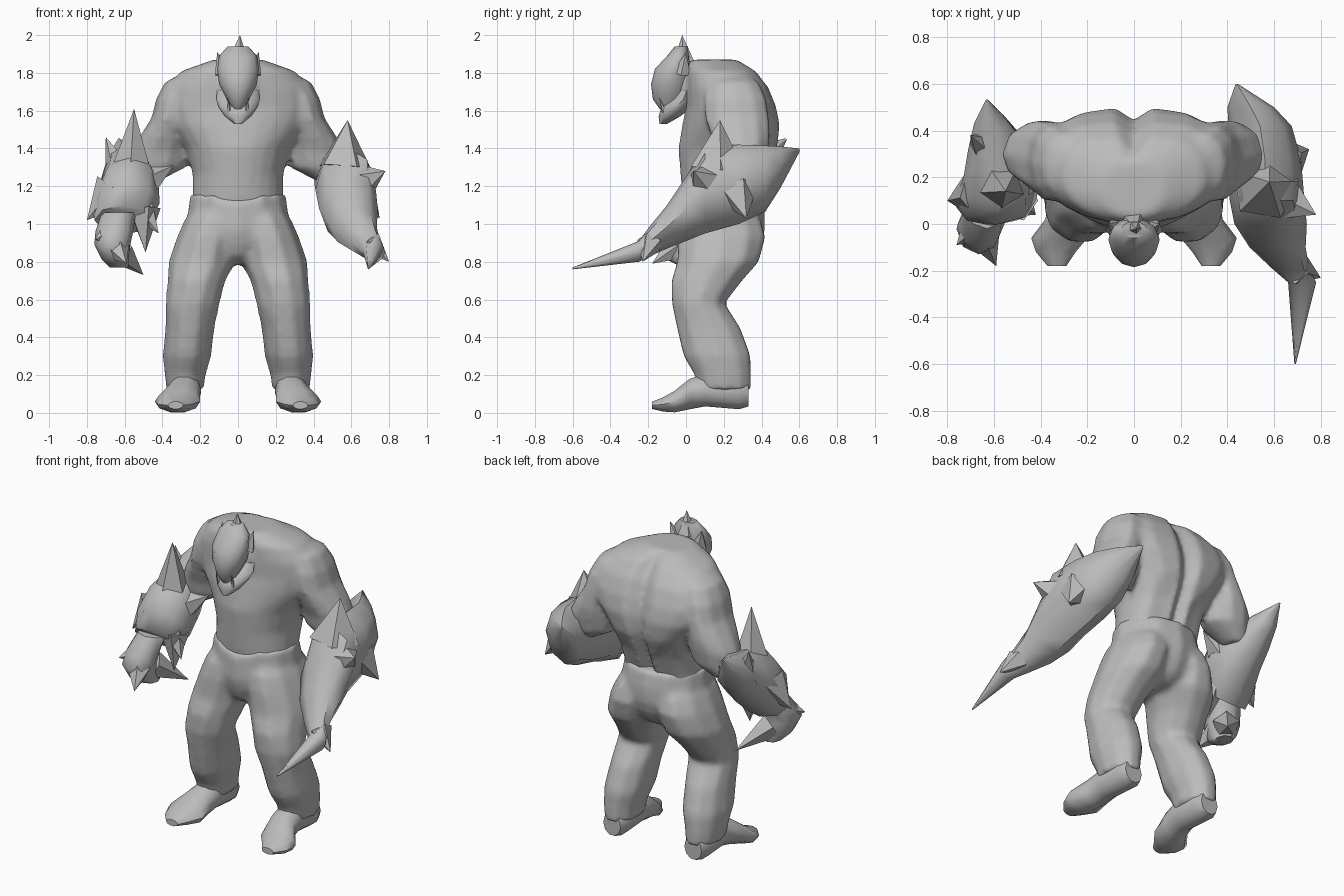
import bpy
import bmesh
from math import cos, sin, pi, radians, copysign
from mathutils import Vector, Matrix

default_cube = bpy.data.objects.get("Cube")
if default_cube:
    bpy.data.objects.remove(default_cube, do_unlink=True)

UP = Vector((0, 0, 1))
BACK = Vector((0, 1, 0))
SIDE = Vector((1, 0, 0))

grey = bpy.data.materials.new("plain grey")
grey.use_nodes = True
colour = (0.5, 0.5, 0.5, 1)
grey.diffuse_color = colour
grey.node_tree.nodes["Principled BSDF"].inputs["Base Color"].default_value = colour


def finish(name, bm, angle=50):
    """Turn a bmesh into a smooth object that keeps its sharp edges."""
    bmesh.ops.recalc_face_normals(bm, faces=bm.faces)
    mesh = bpy.data.meshes.new(name)
    bm.to_mesh(mesh)
    bm.free()
    mesh.materials.append(grey)
    mesh.shade_smooth()
    mesh.set_sharp_from_angle(angle=radians(angle))
    obj = bpy.data.objects.new(name, mesh)
    bpy.context.collection.objects.link(obj)
    return obj


def loft(name, rings, across=BACK, sides=10, square=1, adjust=None):
    """Skin rings given as (x, y, z, half width, half depth).
    A square value below one makes the far half of each ring boxier."""
    bm = bmesh.new()
    loops = []
    for x, y, z, wide, deep in rings:
        loop = []
        for i in range(sides):
            a = 2 * pi * i / sides
            power = square if sin(a) > 0 else 1
            u = copysign(abs(cos(a)) ** power, cos(a))
            v = copysign(abs(sin(a)) ** power, sin(a))
            p = Vector((x, y, z)) + SIDE * wide * u + across * deep * v
            loop.append(bm.verts.new(p))
        loops.append(loop)
    for low, high in zip(loops, loops[1:]):
        for i in range(sides):
            j = (i + 1) % sides
            bm.faces.new((low[i], low[j], high[j], high[i]))
    bm.faces.new(loops[0])
    bm.faces.new(loops[-1])
    if adjust:
        for v in bm.verts:
            adjust(v.co)
    return finish(name, bm)


def stack(name, levels, sides=12, square=1, adjust=None):
    """Loft centred horizontal rings given as (z, front, back, half width)."""
    rings = [(0, (f + b) / 2, z, w, (b - f) / 2) for z, f, b, w in levels]
    return loft(name, rings, BACK, sides, square, adjust)


def spike(name, base, tip, radius, sides=5):
    """A pointed cone from base to tip."""
    base, tip = Vector(base), Vector(tip)
    axis = tip - base
    turn = axis.to_track_quat("Z", "Y").to_matrix().to_4x4()
    place = Matrix.Translation((base + tip) / 2) @ turn
    bm = bmesh.new()
    bmesh.ops.create_cone(bm, cap_ends=True, segments=sides, radius1=radius,
                          radius2=0, depth=axis.length, matrix=place)
    return finish(name, bm, 60)


def blend(name, parts, rounds):
    """Fuse overlapping parts into one continuous skin."""
    bm = bmesh.new()
    for part in parts:
        bm.from_mesh(part.data)
        bpy.data.objects.remove(part)
    obj = finish(name, bm)
    skin = obj.modifiers.new("fuse", "REMESH")
    skin.mode = "VOXEL"
    skin.voxel_size = 0.018
    skin.use_smooth_shade = True
    relax = obj.modifiers.new("relax", "SMOOTH")
    relax.factor = 0.5
    relax.iterations = rounds


def mirrored(rings, s):
    return [(s * r[0], *r[1:]) for r in rings]


# Torso with a spine groove
def groove(co):
    if co.y > 0.28 and co.z < 1.84:
        if abs(co.x) < 0.01:
            co.y -= 0.06
        elif abs(co.x) < 0.16:
            co.x *= 0.6


torso = stack("torso_core", [
    (1.08, -.01, .36, .24), (1.15, -.02, .38, .24), (1.27, -.03, .43, .24),
    (1.40, -.04, .49, .28), (1.52, -.02, .505, .37), (1.62, 0, .485, .41),
    (1.72, 0, .445, .39), (1.81, 0, .375, .3), (1.87, .02, .27, .13)],
    24, .75, groove)
neck = loft("neck", [(0, -.03, 1.71, .08, .09), (0, .1, 1.7, .13, .13),
                     (0, .25, 1.7, .2, .13)], UP)


# Trousers: hips with a dipped waistband
def waistband(co):
    if co.z > 1.1 and co.y < 0.1 and abs(co.x) < 0.05:
        co.z -= 0.04


hips = stack("hips", [
    (1.16, -.035, .4, .255), (1.05, -.04, .42, .27), (.97, -.045, .42, .28),
    (.9, -.03, .4, .26), (.83, .0, .36, .17), (.79, .06, .3, .08)],
    adjust=waistband)

trouser_leg = [
    (.12, .18, 1.08, .12, .17), (.135, .185, 1.02, .15, .22),
    (.16, .19, .93, .165, .24), (.19, .17, .8, .18, .225),
    (.22, .11, .7, .155, .195), (.24, .065, .58, .145, .145),
    (.255, .12, .45, .132, .175), (.27, .165, .3, .13, .185),
    (.28, .195, .2, .11, .155), (.28, .205, .12, .1, .145)]

foot = [
    (.28, .33, .1, .06, .07), (.28, .28, .11, .085, .095),
    (.28, .1, .12, .085, .09), (.29, .02, .1, .09, .085),
    (.32, -.06, .06, .12, .06), (.335, -.12, .045, .085, .04),
    (.33, -.18, .04, .04, .02)]

upper_arm = [
    (.24, .24, 1.81, .03, .05), (.29, .25, 1.75, .1, .14),
    (.335, .26, 1.66, .1, .17), (.36, .27, 1.56, .1, .175),
    (.39, .29, 1.46, .135, .16), (.41, .3, 1.39, .155, .14),
    (.42, .3, 1.3, .145, .12), (.5, .3, 1.22, .07, .07)]

body_parts, trouser_parts = [torso, neck], [hips]
for label, s in (("left", 1), ("right", -1)):
    body_parts.append(loft(label + "_arm", mirrored(upper_arm, s)))
    trouser_parts.append(loft(label + "_leg", mirrored(trouser_leg, s)))
    loft(label + "_foot", mirrored(foot, s), UP)
    # Ear points and lower fangs
    spike(label + "_ear", (s * .075, -.02, 1.8), (s * .11, 0, 1.91), .05)
    spike(label + "_fang", (s * .045, -.115, 1.59), (s * .055, -.14, 1.67), .014)
blend("torso_and_upper_arms", body_parts, 4)
blend("trousers", trouser_parts, 8)

# Head, jaw and crest
stack("head", [
    (1.61, -.14, -.04, .03), (1.66, -.175, -.01, .06),
    (1.74, -.185, .02, .1), (1.82, -.165, .03, .11),
    (1.89, -.1, .02, .1), (1.94, -.06, .01, .055)])
stack("jaw", [
    (1.53, -.14, -.1, .02), (1.57, -.145, -.03, .07),
    (1.62, -.13, .03, .105), (1.66, -.07, .04, .115), (1.71, -.03, .04, .11)])
spike("head_crest", (0, -.01, 1.86), (.01, -.02, 2), .06)

# Left forearm: a heavy blade running from the elbow to the tip
loft("blade_forearm", [
    (.44, .6, 1.39, .005, .01), (.5, .5, 1.3, .1, .11),
    (.54, .42, 1.24, .135, .175), (.56, .28, 1.21, .155, .21),
    (.57, .1, 1.18, .16, .23), (.585, 0, 1.08, .155, .17),
    (.615, -.1, .985, .12, .115), (.67, -.19, .91, .08, .08),
    (.72, -.25, .855, .06, .055), (.69, -.6, .765, .003, .005)], UP, 8)
spike("blade_top_spike", (.56, .16, 1.3), (.58, .18, 1.55), .15)
spike("blade_side_spike", (.62, .12, 1.21), (.78, .04, 1.28), .13)
spike("blade_lower_spike", (.64, .27, 1.17), (.75, .32, 1.03), .11)
spike("blade_barb", (.7, -.19, .9), (.8, -.23, .8), .07)

# Right forearm: a spiked gauntlet with a flared cuff and clawed hand
slant = (UP - BACK).normalized()
loft("gauntlet", [
    (-.63, .53, 1.45, .005, .005), (-.61, .43, 1.37, .075, .07),
    (-.58, .32, 1.29, .13, .13), (-.575, .2, 1.22, .155, .18),
    (-.59, .11, 1.11, .175, .16), (-.61, .07, 1.02, .15, .11)], slant, 8)
loft("gauntlet_hand", [
    (-.63, .06, 1.06, .09, .08), (-.655, .0, .96, .1, .1),
    (-.665, -.02, .89, .095, .11), (-.65, 0, .81, .07, .1),
    (-.63, .04, .77, .05, .06)], BACK, 8)
for part, base, tip, radius in (
        ("gauntlet_top_spike", (-.57, .17, 1.2), (-.55, .14, 1.61), .14),
        ("gauntlet_elbow_spike", (-.62, .31, 1.26), (-.7, .38, 1.46), .09),
        ("gauntlet_side_spike", (-.66, .13, 1.17), (-.8, .1, 1.02), .12),
        ("gauntlet_inner_spike", (-.52, .18, 1.2), (-.34, .2, 1.31), .11),
        ("cuff_spike", (-.52, .11, 1.1), (-.42, .04, .95), .09),
        ("thumb_claw", (-.5, .1, 1.08), (-.49, .07, .85), .09),
        ("long_claw", (-.63, .06, .86), (-.5, .23, .73), .08),
        ("front_claw", (-.65, -.04, .88), (-.59, -.18, .79), .08),
        ("outer_claw", (-.67, -.01, .95), (-.76, -.09, .92), .08)):
    spike(part, base, tip, radius)
